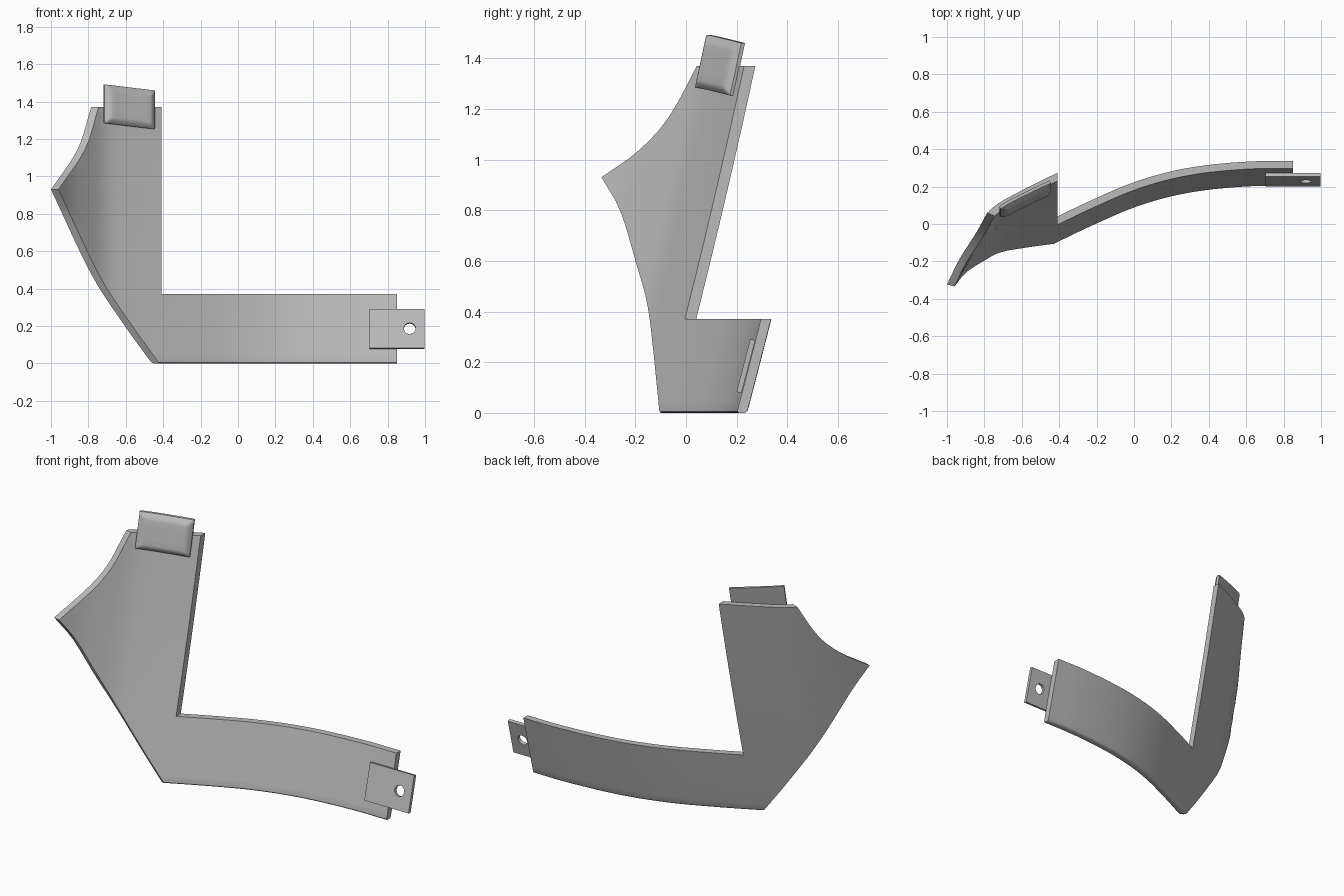
import bpy, bmesh, math

cube = bpy.data.objects.get("Cube")
if cube:
    bpy.data.objects.remove(cube)

grey = bpy.data.materials.new("plain grey")
grey.use_nodes = True
grey.diffuse_color = (0.5, 0.5, 0.5, 1)
grey.node_tree.nodes["Principled BSDF"].inputs["Base Color"].default_value = (0.5, 0.5, 0.5, 1)

THICK = 0.04
ARM_TOP, TIP_Z, TOP_Z = 0.37, 0.93, 1.37
INNER_X, ARM_END = -0.41, 0.85


def smooth_curve(points):
    """Return a smooth function through the (input, output) points."""
    def slope(i):
        a, b = points[max(i - 1, 0)], points[min(i + 1, len(points) - 1)]
        return (b[1] - a[1]) / (b[0] - a[0])

    def f(x):
        i = 0
        while i < len(points) - 2 and x > points[i + 1][0]:
            i += 1
        (x0, y0), (x1, y1) = points[i], points[i + 1]
        w = x1 - x0
        t = (x - x0) / w
        return ((1 + 2 * t) * (1 - t) ** 2 * y0 + t * (1 - t) ** 2 * w * slope(i)
                + t * t * (3 - 2 * t) * y1 + t * t * (t - 1) * w * slope(i + 1))
    return f


# Plan curve of the sheet, and the two curved left edges
plan = smooth_curve([(-0.96, -0.565), (-0.9, -0.462), (-0.8, -0.345), (-0.72, -0.265),
                     (-0.6, -0.195), (-0.41, -0.1), (-0.2, 0.0), (0, 0.085),
                     (0.2, 0.145), (0.4, 0.18), (0.65, 0.2), (0.85, 0.2)])
lower_edge = smooth_curve([(0, -0.42), (0.2, -0.565), (0.46, -0.735), (TIP_Z, -0.96)])
upper_edge = smooth_curve([(TIP_Z, -0.96), (1.14, -0.82), (TOP_Z, -0.745)])


def surface_y(x, z):
    return plan(x) + 0.265 * z - 0.018 * z * z


def back_normal(x):
    s = (plan(x + 0.005) - plan(x - 0.005)) / 0.01
    length = math.hypot(s, 1)
    return -s / length, 1 / length


def span(a, b, n):
    return [a + (b - a) * i / n for i in range(n + 1)]


def finish(obj):
    obj.data.materials.clear()
    obj.data.materials.append(grey)
    bpy.ops.object.select_all(action='DESELECT')
    obj.select_set(True)
    bpy.context.view_layer.objects.active = obj
    bpy.ops.object.shade_smooth_by_angle(angle=math.radians(35))


def shell(name, panels, round_bottom=False):
    """Closed solid from grids of (front point, back point) pairs."""
    bm = bmesh.new()
    cache = {}

    def vert_pair(pair):
        key = tuple(round(c, 4) for c in pair[0])
        if key not in cache:
            cache[key] = (bm.verts.new(pair[0]), bm.verts.new(pair[1]))
        return cache[key]

    for grid in panels:
        rows = [[vert_pair(p) for p in row] for row in grid]
        for r0, r1 in zip(rows, rows[1:]):
            for i in range(len(r0) - 1):
                quad = (r0[i], r0[i + 1], r1[i + 1], r1[i])
                bm.faces.new([q[0] for q in quad])
                bm.faces.new([q[1] for q in reversed(quad)])
    partner = {f: b for f, b in cache.values()}
    rim = [e for e in bm.edges if e.is_boundary and e.verts[0] in partner]
    bottom = []
    for e in rim:
        a, b = e.verts
        bm.faces.new((a, b, partner[b], partner[a]))
        if max(a.co.z, b.co.z) < 0.001:
            bottom += [e, bm.edges.get((partner[a], partner[b]))]
    bmesh.ops.recalc_face_normals(bm, faces=bm.faces)
    if round_bottom:
        bmesh.ops.bevel(bm, geom=bottom, offset=0.012, segments=3, profile=0.5, affect='EDGES')
    mesh = bpy.data.meshes.new(name)
    bm.to_mesh(mesh)
    bm.free()
    obj = bpy.data.objects.new(name, mesh)
    bpy.context.collection.objects.link(obj)
    finish(obj)


def sheet_pair(x, z, lean):
    """Front point and back point; lean shifts the back towards the left."""
    nx, ny = back_normal(x)
    dx = -THICK * lean
    dy = max(0.005, (THICK - dx * nx) / ny)
    y = surface_y(x, z)
    return (x, y, z), (x + dx, y + dy, z)


# Curved body: pointed upright panel joined to the horizontal arm
low_rows = span(0, ARM_TOP, 8)
rows = low_rows + span(ARM_TOP, TIP_Z, 12)[1:] + span(TIP_Z, TOP_Z, 12)[1:]
upright = []
for z in rows:
    left = lower_edge(z) if z <= TIP_Z else upper_edge(z)
    upright.append([sheet_pair(left + (INNER_X - left) * t, z, 1 - t) for t in span(0, 1, 14)])
arm = [[sheet_pair(x, z, 0) for x in span(INNER_X, ARM_END, 36)] for z in low_rows]
shell("curved_body", [upright, arm], round_bottom=True)

# Upper clip: pillow-shaped pad on the front of the upright
WIDTH, HEIGHT, RIM = 0.27, 0.207, 0.035
cols = span(0, RIM, 4) + span(RIM, WIDTH - RIM, 8)[1:] + span(WIDTH - RIM, WIDTH, 4)[1:]
lines = span(0, RIM, 4) + span(RIM, HEIGHT - RIM, 4)[1:] + span(HEIGHT - RIM, HEIGHT, 4)[1:]
pad = []
for v in lines:
    line = []
    for u in cols:
        x, z = -0.72 + u, 1.285 - 0.12 * u + v
        edge = min(u, v, WIDTH - u, HEIGHT - v, RIM) / RIM
        rise = 0.012 + 0.022 * math.sin(edge * math.pi / 2)
        nx, ny = back_normal(x)
        y = surface_y(x, z)
        line.append(((x - rise * nx, y - rise * ny, z), (x, y + 0.004, z)))
    pad.append(line)
shell("upper_clip", [pad])

# End tab: thin tilted plate with a round hole
curve = bpy.data.curves.new("end_tab", 'CURVE')
curve.dimensions = '2D'
curve.fill_mode = 'BOTH'
curve.extrude = 0.01
rectangle = [(-0.15, -0.108), (0.145, -0.108), (0.145, 0.108), (-0.15, 0.108)]
hole = [(0.065 + 0.031 * math.cos(a), 0.031 * math.sin(a)) for a in span(0, math.tau, 32)[:-1]]
for outline in (rectangle, hole):
    spline = curve.splines.new('POLY')
    spline.points.add(len(outline) - 1)
    for point, (x, y) in zip(spline.points, outline):
        point.co = (x, y, 0, 1)
    spline.use_cyclic_u = True
tab = bpy.data.objects.new("end_tab", curve)
bpy.context.collection.objects.link(tab)
tab.location = (0.853, surface_y(ARM_END, 0.185) - 0.012, 0.185)
tab.rotation_euler = (math.atan2(1, 0.26), 0, 0)
bpy.ops.object.select_all(action='DESELECT')
tab.select_set(True)
bpy.context.view_layer.objects.active = tab
bpy.ops.object.convert(target='MESH')
finish(bpy.context.view_layer.objects.active)
